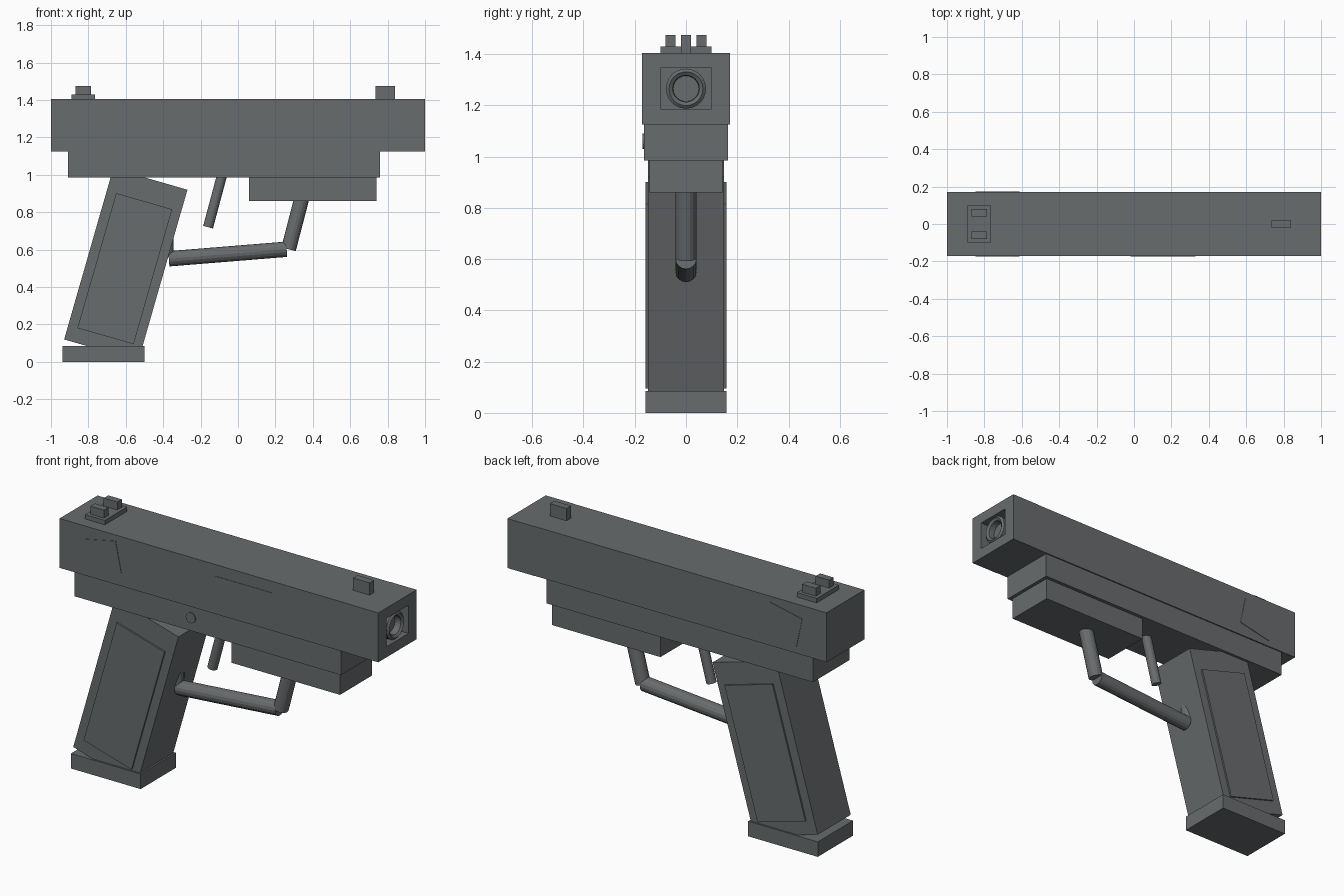
import bpy, bmesh
from math import radians
from mathutils import Vector, Matrix

cube = bpy.data.objects.get("Cube")
if cube:
    bpy.data.objects.remove(cube, do_unlink=True)

# Single gunmetal colour
grey = bpy.data.materials.new("gunmetal_grey")
colour = (0.14, 0.15, 0.155, 1)
grey.diffuse_color = colour
grey.use_nodes = True
bsdf = grey.node_tree.nodes["Principled BSDF"]
bsdf.inputs["Base Color"].default_value = colour
bsdf.inputs["Roughness"].default_value = 0.6


def finish(name, bm):
    bmesh.ops.recalc_face_normals(bm, faces=bm.faces[:])
    mesh = bpy.data.meshes.new(name)
    bm.to_mesh(mesh)
    bm.free()
    mesh.materials.append(grey)
    obj = bpy.data.objects.new(name, mesh)
    bpy.context.collection.objects.link(obj)
    return obj


def box_mesh(center, size, tilt=0):
    """Box tilted in the XZ plane; positive tilt leans the top to +x."""
    bm = bmesh.new()
    matrix = (Matrix.Translation(center) @ Matrix.Rotation(radians(tilt), 4, 'Y')
              @ Matrix.Diagonal((*size, 1)))
    bmesh.ops.create_cube(bm, size=1, matrix=matrix)
    return bm


def block(name, x, z, half_width, y=0):
    center = ((x[0] + x[1]) / 2, y, (z[0] + z[1]) / 2)
    size = (x[1] - x[0], 2 * half_width, z[1] - z[0])
    return finish(name, box_mesh(center, size))


def rod(name, start, end, radius, sides=16):
    a, b = Vector(start), Vector(end)
    turn = (b - a).to_track_quat('Z', 'Y').to_matrix().to_4x4()
    bm = bmesh.new()
    bmesh.ops.create_cone(bm, cap_ends=True, segments=sides, radius1=radius,
                          radius2=radius, depth=(b - a).length,
                          matrix=Matrix.Translation((a + b) / 2) @ turn)
    return finish(name, bm)


# Upper slide and lower frame
block("slide", (-1, 0.83), (1.125, 1.405), 0.17)
block("frame", (-0.91, 0.76), (0.985, 1.13), 0.163)
block("accessory_rail", (0.06, 0.74), (0.86, 0.99), 0.143)

# Muzzle block with a recessed rectangular opening
bm = box_mesh((0.915, 0, 1.265), (0.17, 0.344, 0.28))
end = max(bm.faces, key=lambda f: f.calc_center_median().x)
bmesh.ops.inset_individual(bm, faces=[end], thickness=0.02)
for v in end.verts:
    v.co.y = 0.1 if v.co.y > 0 else -0.1
    v.co.z = 1.345 if v.co.z > 1.265 else 1.185
deep = bmesh.ops.extrude_face_region(bm, geom=[end])["geom"]
for v in deep:
    if isinstance(v, bmesh.types.BMVert):
        v.co.x -= 0.06
if end.is_valid:
    bmesh.ops.delete(bm, geom=[end], context='FACES_ONLY')
finish("muzzle_block", bm)

# Hollow barrel with a chamfered rim, spun from its profile
bm = bmesh.new()
profile = [(0.93, 0.078), (0.985, 0.078), (0.995, 0.066),
           (0.985, 0.052), (0.95, 0.05), (0.95, 0)]
points = [bm.verts.new((x, 0, 1.265 + r)) for x, r in profile]
edges = [bm.edges.new(pair) for pair in zip(points, points[1:])]
bmesh.ops.spin(bm, geom=points + edges, cent=(0, 0, 1.265), axis=(1, 0, 0),
               angle=radians(360), steps=24)
bmesh.ops.remove_doubles(bm, verts=bm.verts[:], dist=0.0005)
finish("barrel", bm)

# Sights
block("rear_sight_base", (-0.89, -0.765), (1.4, 1.43), 0.1)
for side, y in (("front", -0.06), ("back", 0.06)):
    block("rear_sight_post_" + side, (-0.87, -0.785), (1.42, 1.475), 0.02, y)
block("front_sight", (0.735, 0.84), (1.4, 1.475), 0.02)

# Slide plates and frame pin
for side, y in (("front", -0.17), ("back", 0.17)):
    finish("slide_plate_" + side,
           box_mesh((-0.73, y, 1.265), (0.205, 0.005, 0.175), -12))
block("ejection_plate", (-0.02, 0.33), (1.235, 1.34), 0.0025, -0.17)
rod("frame_pin", (-0.18, -0.15, 1.06), (-0.18, -0.169, 1.06), 0.03)

# Grip, side panels and base
finish("grip", box_mesh((-0.6, 0, 0.52), (0.413, 0.296, 0.951), 16))
for side, y in (("front", -0.1525), ("back", 0.1525)):
    finish("grip_panel_" + side,
           box_mesh((-0.605, y, 0.498), (0.312, 0.0095, 0.75), 16))
block("grip_base", (-0.937, -0.5), (0, 0.085), 0.158)

# Trigger and its guard
rod("trigger", (-0.16, 0, 0.72), (-0.085, 0, 1.0), 0.027)
rod("guard_front", (0.27, 0, 0.602), (0.345, 0, 0.89), 0.04)
rod("guard_bottom", (-0.37, 0, 0.551), (0.26, 0, 0.602), 0.041)
rod("guard_rear", (-0.385, 0, 0.56), (-0.385, 0, 0.66), 0.04)
